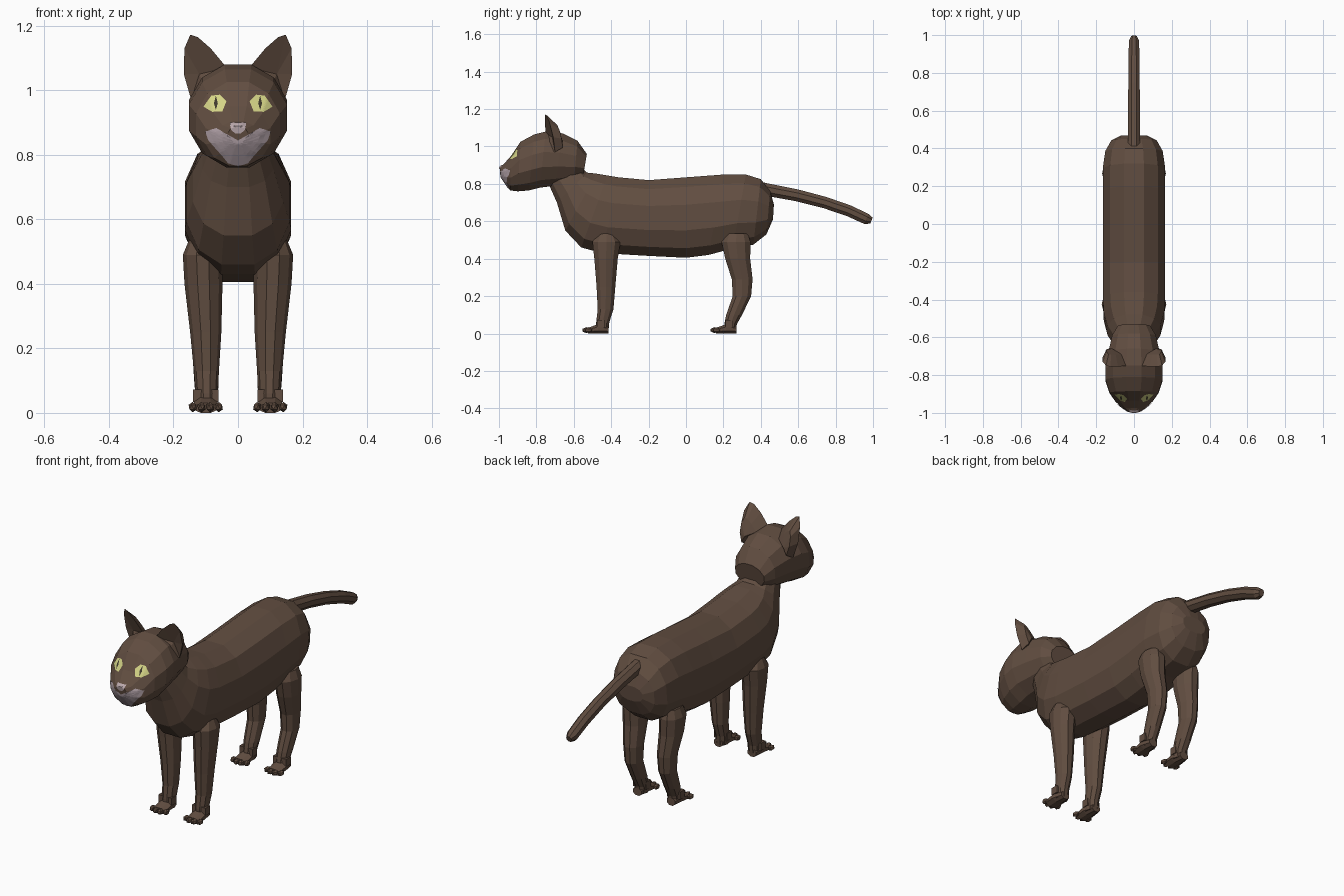
import bpy, bmesh, math
from mathutils import Vector
from mathutils.bvhtree import BVHTree

cube = bpy.data.objects.get("Cube")
if cube:
    bpy.data.objects.remove(cube)


def material(name, rgb):
    m = bpy.data.materials.new(name)
    m.use_nodes = True
    m.diffuse_color = (*rgb, 1)
    m.node_tree.nodes["Principled BSDF"].inputs["Base Color"].default_value = (*rgb, 1)
    return m


BROWN = material("brown fur", (0.12, 0.075, 0.052))
YELLOW = material("yellow iris", (0.66, 0.66, 0.24))
DARK = material("dark pupil", (0.05, 0.042, 0.025))
PALE = material("pale muzzle", (0.42, 0.34, 0.37))
PINK = material("pink nose", (0.50, 0.40, 0.42))


def finish(name, bm, mat, mirror=False, fix_normals=True):
    if fix_normals:
        bmesh.ops.recalc_face_normals(bm, faces=bm.faces)
    mesh = bpy.data.meshes.new(name)
    bm.to_mesh(mesh)
    mesh.materials.append(mat)
    obj = bpy.data.objects.new(name, mesh)
    bpy.context.scene.collection.objects.link(obj)
    if mirror:
        mod = obj.modifiers.new("mirror", 'MIRROR')
        mod.use_mirror_merge = False
    return obj


def loft(bm, rings, sides=12, power=1.0):
    """Skin rings given as (y1, z1, y2, z2, half width, x): two opposite rim points each."""
    def rounded(v):
        return math.copysign(abs(v) ** power, v)
    top = rounded(math.cos(math.pi / sides))
    loops = []
    for y1, z1, y2, z2, w, x in rings:
        a, b = Vector((x, y1, z1)), Vector((x, y2, z2))
        mid, half = (a + b) / 2, (a - b) / 2
        loop = []
        for i in range(sides):
            t = 2 * math.pi * (i + 0.5) / sides
            side = Vector((w * rounded(math.sin(t)) / top, 0, 0))
            loop.append(bm.verts.new(mid + half * rounded(math.cos(t)) / top + side))
        loops.append(loop)
    for lo, hi in zip(loops, loops[1:]):
        for i in range(sides):
            j = (i + 1) % sides
            bm.faces.new((lo[i], lo[j], hi[j], hi[i]))
    bm.faces.new(loops[0])
    bm.faces.new(loops[-1])


# Body with neck and chest
bm = bmesh.new()
loft(bm, [(*r, 0) for r in (
    (-.60, .93, -.73, .79, .08), (-.53, .86, -.69, .70, .11),
    (-.48, .855, -.645, .55, .14), (-.42, .845, -.56, .46, .16),
    (-.36, .835, -.45, .43, .165), (-.2, .82, -.2, .415, .165),
    (0, .835, 0, .405, .165), (.2, .85, .12, .42, .165),
    (.32, .85, .25, .455, .165), (.40, .825, .36, .475, .152),
    (.45, .76, .43, .53, .12), (.47, .69, .465, .61, .07))], power=0.87)
finish("body", bm, BROWN)

# Head with muzzle
bm = bmesh.new()
loft(bm, [(*r, 0) for r in (
    (-.53, .96, -.55, .84, .085), (-.58, 1.03, -.60, .81, .115),
    (-.66, 1.07, -.70, .79, .135), (-.75, 1.08, -.78, .78, .152),
    (-.81, 1.065, -.84, .765, .152), (-.885, 1.025, -.90, .76, .13),
    (-.935, .95, -.94, .765, .10), (-.975, .905, -.965, .80, .065),
    (-.997, .89, -.988, .835, .03))])
finish("head", bm, BROWN)
head_tree = BVHTree.FromBMesh(bm)


def decal(name, outline, mat, lift, mirror=False, rings=6, steps=6):
    """Thin painted patch: an x-z outline laid over the front of the head."""
    pts = []
    for p, q in zip(outline, outline[1:] + outline[:1]):
        pts += [Vector(p).lerp(Vector(q), k / steps) for k in range(steps)]
    center = sum(pts, Vector((0, 0))) / len(pts)
    bm = bmesh.new()

    def place(p):
        hit, normal, _, _ = head_tree.ray_cast(Vector((p.x, -2, p.y)), Vector((0, 1, 0)))
        if hit is None:
            hit, normal, _, _ = head_tree.find_nearest(Vector((p.x, -.93, p.y)))
        return bm.verts.new(hit + normal * lift)

    loops = [[place(center.lerp(p, k / rings)) for p in pts] for k in range(rings, 0, -1)]
    hub = place(center)
    n = len(pts)
    for i in range(n):
        j = (i + 1) % n
        for a, b in zip(loops, loops[1:]):
            bm.faces.new((a[i], a[j], b[j], b[i]))
        bm.faces.new((loops[-1][i], loops[-1][j], hub))
    bm.normal_update()
    if sum(f.normal.y for f in bm.faces) > 0:
        bmesh.ops.reverse_faces(bm, faces=bm.faces)
    finish(name, bm, mat, mirror, fix_normals=False)


# Face markings
decal("eyes", [(.035, .965), (.055, .985), (.082, .982), (.105, .948), (.078, .932), (.048, .932)],
      YELLOW, .003, True)
decal("pupils", [(.067, .981), (.073, .957), (.067, .936), (.061, .957)], DARK, .006, True)
half = [(.03, .862), (.065, .882), (.1, .872), (.09, .845), (.05, .80), (.03, .775)]
decal("muzzle_patch", [(0, .845)] + half + [(0, .766)] + [(-x, z) for x, z in reversed(half)],
      PALE, .003)
decal("nose", [(-.024, .898), (.024, .898), (.022, .878), (.008, .866), (-.008, .866), (-.022, .878)],
      PINK, .003)

# Cupped ears
bm = bmesh.new()
rim_points = [(.035, -.75, 1.07), (.085, -.755, 1.13), (.125, -.755, 1.165), (.148, -.75, 1.172),
              (.166, -.73, 1.13), (.168, -.71, 1.05), (.145, -.70, .97), (.09, -.775, .98)]
back = Vector((.115, -.66, 1.03))
rim = [bm.verts.new(p) for p in rim_points]
bulge = [bm.verts.new(Vector(p).lerp(back, .4) + Vector((0, .025, 0))) for p in rim_points]
cup, rear = bm.verts.new((.12, -.715, 1.05)), bm.verts.new(back)
for i in range(len(rim)):
    j = (i + 1) % len(rim)
    bm.faces.new((rim[i], rim[j], cup))
    bm.faces.new((rim[i], rim[j], bulge[j], bulge[i]))
    bm.faces.new((bulge[i], bulge[j], rear))
finish("ears", bm, BROWN, True)

# Tail
bm = bmesh.new()
loft(bm, [(*r, 0) for r in (
    (.38, .815, .37, .755, .032), (.45, .80, .435, .735, .033), (.60, .77, .585, .708, .032),
    (.75, .73, .73, .672, .03), (.88, .685, .86, .628, .029), (.975, .64, .955, .585, .027),
    (.998, .62, .985, .588, .015))], sides=8)
finish("tail", bm, BROWN)

# Legs: front and back rim points follow the bend of each leg
legs = {
    "front_legs": ((-.47, .535, -.38, .535, .04, .11), (-.50, .49, -.35, .49, .058, .11),
                   (-.49, .40, -.365, .40, .056, .107), (-.478, .25, -.378, .25, .046, .10),
                   (-.472, .13, -.388, .13, .037, .098), (-.48, .06, -.41, .06, .033, .097),
                   (-.48, .01, -.415, .01, .03, .097)),
    "hind_legs": ((.21, .535, .33, .535, .04, .11), (.19, .49, .345, .49, .056, .11),
                  (.21, .40, .343, .40, .054, .107), (.245, .29, .356, .29, .045, .10),
                  (.25, .20, .348, .20, .04, .10), (.215, .10, .30, .10, .036, .098),
                  (.205, .05, .272, .05, .033, .097), (.205, .01, .265, .01, .03, .097)),
}
for name, rings in legs.items():
    bm = bmesh.new()
    loft(bm, rings, sides=10)
    finish(name, bm, BROWN, True)


def ball(bm, x, y, z, size):
    made = bmesh.ops.create_icosphere(bm, subdivisions=1, radius=1)["verts"]
    bmesh.ops.scale(bm, verts=made, vec=size)
    bmesh.ops.translate(bm, verts=made, vec=(x, y, z))


# Paws with an ankle block and four toes
for name, dy in (("front_paws", 0), ("hind_paws", .685)):
    bm = bmesh.new()
    loft(bm, [(y + dy, top, y + dy, 0, w, .1) for y, top, w in
              ((-.415, .04, .025), (-.47, .05, .037), (-.525, .03, .036))], sides=8)
    block = bmesh.ops.create_cube(bm, size=1)["verts"]
    bmesh.ops.scale(bm, verts=block, vec=(.078, .04, .04))
    bmesh.ops.translate(bm, verts=block, vec=(.1, -.455 + dy, .053))
    for k in (-1.5, -.5, .5, 1.5):
        ball(bm, .1 + k * .027, -.522 - .012 * (abs(k) < 1) + dy, .018, (.014, .022, .016))
    finish(name, bm, BROWN, True)
